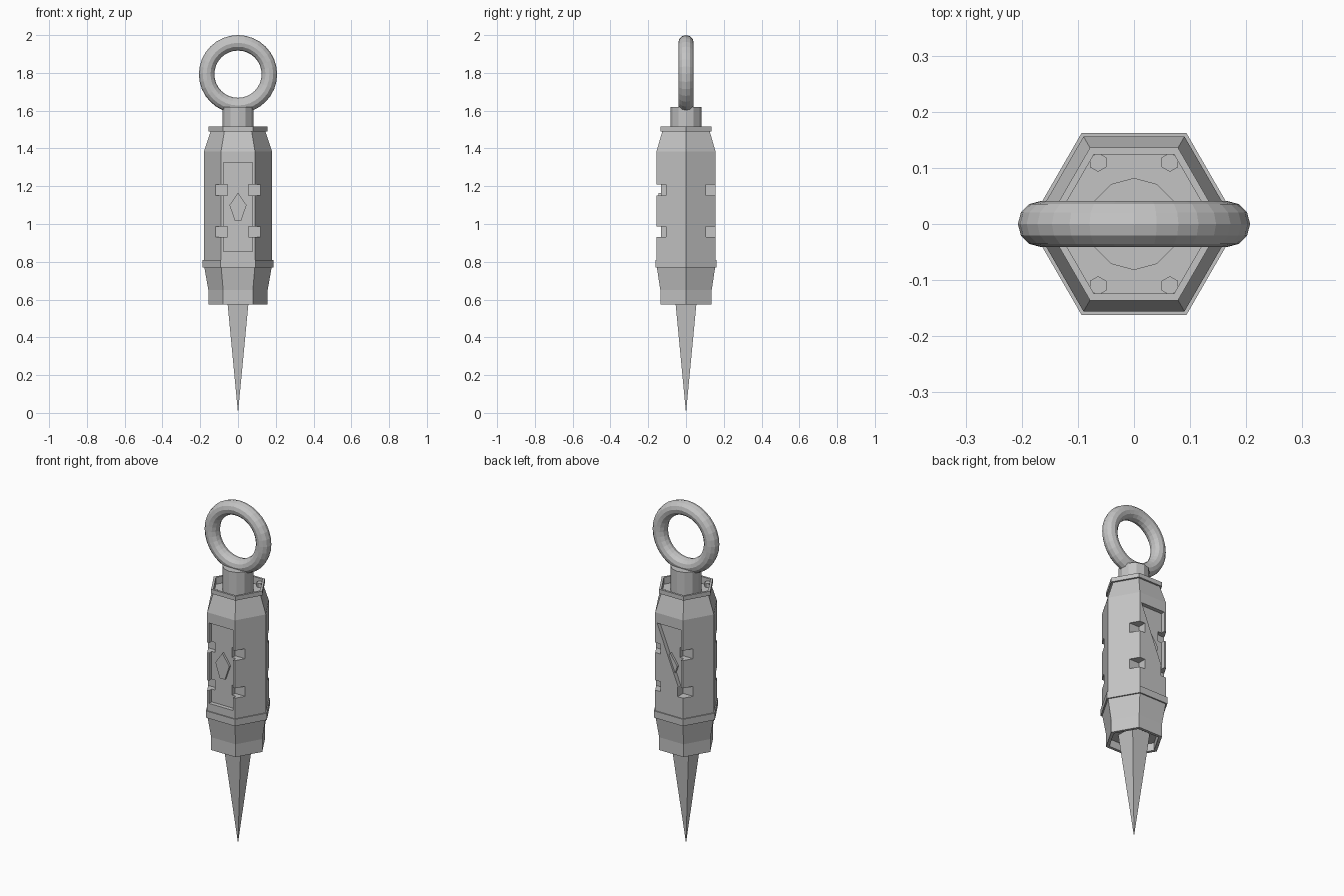
import bpy, bmesh
from math import cos, sin, pi

if "Cube" in bpy.data.objects:
    bpy.data.objects.remove(bpy.data.objects["Cube"], do_unlink=True)

GREY = (0.55, 0.55, 0.55, 1)
mat = bpy.data.materials.new("steel grey")
mat.use_nodes = True
mat.diffuse_color = GREY
mat.node_tree.nodes["Principled BSDF"].inputs["Base Color"].default_value = GREY


def finish(name, bm):
    bmesh.ops.remove_doubles(bm, verts=bm.verts, dist=1e-5)
    bmesh.ops.recalc_face_normals(bm, faces=bm.faces)
    me = bpy.data.meshes.new(name)
    bm.to_mesh(me)
    bm.free()
    me.materials.append(mat)
    ob = bpy.data.objects.new(name, me)
    bpy.context.scene.collection.objects.link(ob)
    return ob


def lathe(name, profile, sides, at=(0, 0), turn=0.0):
    """Solid of revolution; the profile runs from axis to axis."""
    bm = bmesh.new()
    rings = []
    for r, z in profile:
        n = sides if r > 0 else 1
        rings.append([bm.verts.new((at[0] + r * cos(turn + 2 * pi * i / sides),
                                    at[1] + r * sin(turn + 2 * pi * i / sides), z))
                      for i in range(n)])
    for a, b in zip(rings, rings[1:]):
        for i in range(sides):
            j = (i + 1) % sides
            quad = [a[i % len(a)], a[j % len(a)], b[j % len(b)], b[i % len(b)]]
            bm.faces.new(list(dict.fromkeys(quad)))
    return finish(name, bm)


def prism(name, outline, y0, y1):
    """Outline in x and z, extruded along y."""
    bm = bmesh.new()
    face = bm.faces.new([bm.verts.new((x, y0, z)) for x, z in outline])
    new = bmesh.ops.extrude_face_region(bm, geom=[face])["geom"]
    bmesh.ops.translate(bm, vec=(0, y1 - y0, 0),
                        verts=[v for v in new if isinstance(v, bmesh.types.BMVert)])
    return finish(name, bm)


def cut(ob, cutter):
    mod = ob.modifiers.new("cut", "BOOLEAN")
    mod.operation = "DIFFERENCE"
    mod.solver = "EXACT"
    mod.object = cutter
    bpy.context.view_layer.objects.active = ob
    bpy.ops.object.modifier_apply(modifier=mod.name)
    bpy.data.objects.remove(cutter, do_unlink=True)


def box(x0, x1, z0, z1):
    return [(x0, z0), (x1, z0), (x1, z1), (x0, z1)]


# Six-sided handle with foot, collar, tapered shoulder and hollow rim
body = lathe("handle_body", [
    (0, .62), (.138, .62), (.138, .575), (.157, .575), (.157, .65),
    (.178, .77), (.187, .77), (.187, .81), (.18, .81), (.18, 1.385),
    (.145, 1.49), (.157, 1.49), (.157, 1.515), (.143, 1.515),
    (.143, 1.475), (0, 1.475)], 6)

# Sunken panels: full on the front, half-covered on the back
cut(body, prism("panel_cutter", box(-.078, .078, .855, 1.325), -.3, -.132))
cut(body, prism("panel_cutter", [(.078, 1.325), (-.078, 1.325), (-.078, .94)], .132, .3))

# Notches through the four panel corners, at two heights
for side in (-1, 1):
    for face in (-1, 1):
        for z in (.93, 1.15):
            cut(body, prism("notch_cutter", box(side * .055, side * .3, z, z + .058),
                            face * .105, face * .3))

# Raised pointed badge in each panel
badge = [(0, 1.165), (.045, 1.1), (.016, 1.015), (-.016, 1.015), (-.045, 1.1)]
for name, face in (("front_badge", -1), ("back_badge", 1)):
    prism(name, badge, face * .13, face * .145)

# Four-sided spike
lathe("spike", [(0, 0), (.085, .63), (0, .63)], 4, turn=pi / 4)

# Neck and its corner bolts
lathe("neck", [(0, 1.46), (.082, 1.46), (.082, 1.62), (0, 1.62)], 12)
for x in (-.064, .064):
    for y in (-.11, .11):
        lathe("rim_bolt", [(0, 1.47), (.017, 1.47), (.017, 1.5), (0, 1.5)],
              6, at=(x, y), turn=pi / 6)

# Upright ring
bpy.ops.mesh.primitive_torus_add(major_segments=32, minor_segments=12,
                                 major_radius=.166, minor_radius=.041,
                                 location=(0, 0, 1.793), rotation=(pi / 2, 0, 0))
ring = bpy.context.object
ring.name = "ring"
ring.data.materials.append(mat)
